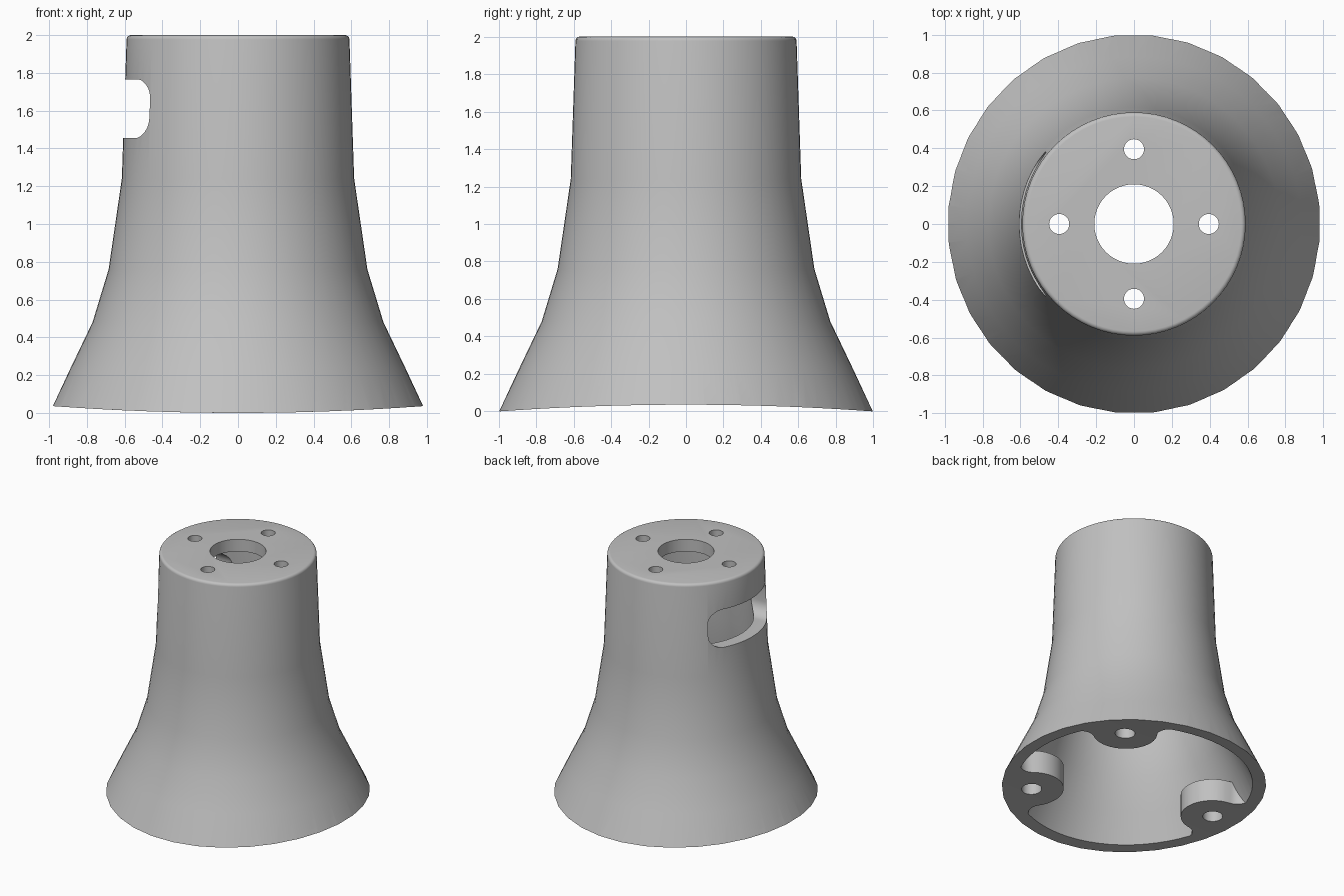
import bpy, bmesh
from math import sin, cos, pi, radians, atan2, acos, hypot
from mathutils import Matrix

if "Cube" in bpy.data.objects:
    bpy.data.objects.remove(bpy.data.objects["Cube"], do_unlink=True)

grey = bpy.data.materials.new("plain_grey")
grey.use_nodes = True
COLOUR = (0.53, 0.53, 0.53, 1)
grey.diffuse_color = COLOUR
grey.node_tree.nodes["Principled BSDF"].inputs["Base Color"].default_value = COLOUR


def finish(name, bm):
    bmesh.ops.recalc_face_normals(bm, faces=bm.faces)
    mesh = bpy.data.meshes.new(name)
    bm.to_mesh(mesh)
    bm.free()
    mesh.materials.append(grey)
    ob = bpy.data.objects.new(name, mesh)
    bpy.context.collection.objects.link(ob)
    return ob


def lathe(name, profile, steps=64, coarse=0):
    """Closed solid of revolution; the first `coarse` rings have half the sides."""
    bm = bmesh.new()
    rings = []
    for k, (r, z) in enumerate(profile):
        ring = []
        for i in range(steps):
            a = 2 * pi * i / steps
            rr = r * cos(2 * pi / steps) if k < coarse and i % 2 == 0 else r
            ring.append(bm.verts.new((rr * cos(a), rr * sin(a), z)))
        rings.append(ring)
    for low, high in zip(rings, rings[1:]):
        for i in range(steps):
            j = (i + 1) % steps
            bm.faces.new((low[i], low[j], high[j], high[i]))
    bm.faces.new(rings[0])
    bm.faces.new(rings[-1])
    return finish(name, bm)


def prism(name, outline, low, high, matrix=Matrix()):
    """Extrude an outline along local z, then place it."""
    bm = bmesh.new()
    bottom = [bm.verts.new((x, y, low)) for x, y in outline]
    top = [bm.verts.new((x, y, high)) for x, y in outline]
    n = len(outline)
    bm.faces.new(bottom)
    bm.faces.new(top)
    for i in range(n):
        j = (i + 1) % n
        bm.faces.new((bottom[i], bottom[j], top[j], top[i]))
    bm.transform(matrix)
    return finish(name, bm)


def arc(cx, cy, r, start, end, steps):
    return [(cx + r * cos(start + (end - start) * i / steps),
             cy + r * sin(start + (end - start) * i / steps)) for i in range(steps + 1)]


def cut(target, tool):
    """Subtract the tool from the target and remove the tool."""
    mod = target.modifiers.new("cut", 'BOOLEAN')
    mod.operation = 'DIFFERENCE'
    mod.solver = 'EXACT'
    mod.object = tool
    bpy.context.view_layer.update()
    graph = bpy.context.evaluated_depsgraph_get()
    mesh = bpy.data.meshes.new_from_object(target.evaluated_get(graph))
    target.modifiers.clear()
    target.data = mesh
    bpy.data.objects.remove(tool, do_unlink=True)


def hole(x, y, r, low, high):
    cut(body, prism("hole_cutter", arc(x, y, r, 0, 2 * pi * 31 / 32, 31), low, high))


# Flared outer body, with a rounded top rim
flare = [(1.025, -0.05), (0.885, 0.24), (0.77, 0.48), (0.685, 0.76), (0.615, 1.24)]
rim = [(0.567 + x, 1.977 + z) for x, z in arc(0, 0, 0.023, 0, pi / 2, 4)]
body = lathe("flared_body", flare + rim, coarse=1)

# Hollow inside, leaving three filleted screw bosses at the base
WALL = 0.1
cavity = lathe("cavity", [(r - WALL, z) for r, z in flare] + [(0.49, 1.9)])
BOSS_R, BOSS_AT, FILLET, INNER = 0.24, 0.77, 0.1, 0.9
mid = INNER - FILLET
spread = acos((BOSS_AT ** 2 + mid ** 2 - (BOSS_R + FILLET) ** 2) / (2 * BOSS_AT * mid))
fx, fy = mid * cos(spread), mid * sin(spread)
to_boss = atan2(-fy, BOSS_AT - fx)
half = arc(fx, fy, FILLET, spread, to_boss, 8)
nose = arc(BOSS_AT, 0, BOSS_R, to_boss + pi, pi, 10)[1:]
side = [(1.1, half[0][1] + 0.06)] + half + nose
outline = side + [(x, -y) for x, y in reversed(side[:-1])]
boss_angles = [radians(a) for a in (45, -45, 180)]
for a in boss_angles:
    cut(cavity, prism("boss", outline, -0.2, 0.22, Matrix.Rotation(a, 4, 'Z')))
cut(body, cavity)

# Saddle-shaped underside
saddle = [(y / 10, 0.036 * (1 - (y / 10) ** 2)) for y in range(-12, 13)]
along_x = Matrix(((0, 0, 1, 0), (1, 0, 0, 0), (0, 1, 0, 0), (0, 0, 0, 1)))
cut(body, prism("saddle_cutter", saddle + [(1.2, -0.3), (-1.2, -0.3)], -1.3, 1.3, along_x))

# Rounded window in the side wall
window = []
for k, (sy, sz) in enumerate(((1, 1), (-1, 1), (-1, -1), (1, -1))):
    window += arc(sy * 0.275, 1.61 + sz * 0.05, 0.105, k * pi / 2, (k + 1) * pi / 2, 8)
cut(body, prism("window_cutter", window, -0.8, -0.2, along_x))

# Screw holes in the bosses, then the top plate holes
for a in boss_angles:
    hole(BOSS_AT * cos(a), BOSS_AT * sin(a), 0.075, -0.2, 0.18)
for k in range(4):
    hole(0.395 * cos(k * pi / 2), 0.395 * sin(k * pi / 2), 0.053, 1.8, 2.1)
cut(body, prism("centre_cutter", arc(0, 0, 0.21, 0, 2 * pi * 47 / 48, 47), 1.8, 2.1))

# Smooth shading with crisp edges
bpy.ops.object.select_all(action='DESELECT')
body.select_set(True)
bpy.context.view_layer.objects.active = body
bpy.ops.object.shade_smooth_by_angle(angle=radians(30))
